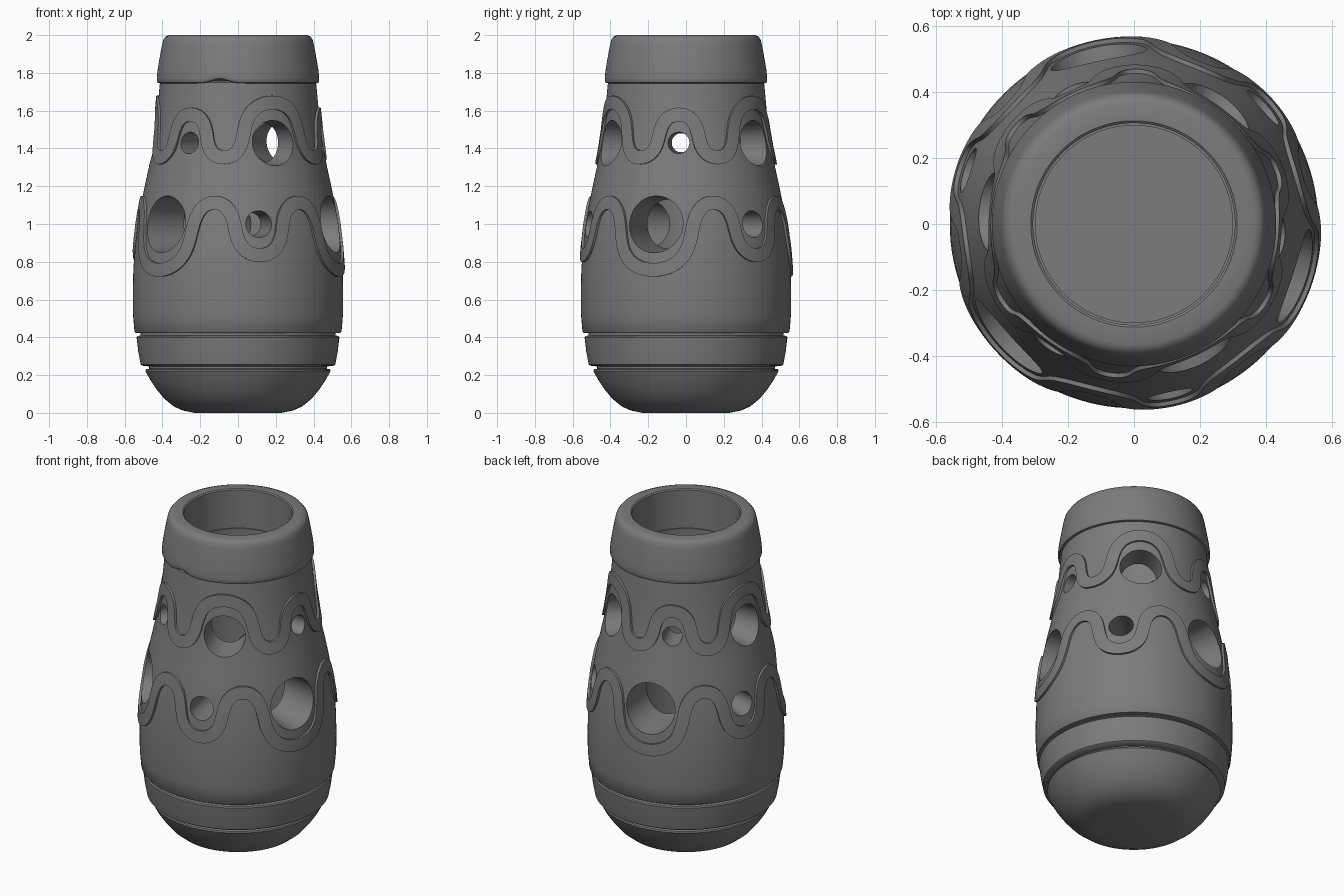
import bpy, bmesh, math
from mathutils import Vector, Matrix

cube = bpy.data.objects.get("Cube")
if cube:
    bpy.data.objects.remove(cube, do_unlink=True)

grey = bpy.data.materials.new("dark_grey")
grey.use_nodes = True
grey.diffuse_color = (0.2, 0.2, 0.2, 1)
grey.node_tree.nodes["Principled BSDF"].inputs["Base Color"].default_value = (0.2, 0.2, 0.2, 1)

SEG = 128
BORE = 0.298
RISE = 0.013


def finish(name, bm):
    bmesh.ops.recalc_face_normals(bm, faces=bm.faces)
    mesh = bpy.data.meshes.new(name)
    bm.to_mesh(mesh)
    bm.free()
    mesh.materials.append(grey)
    ob = bpy.data.objects.new(name, mesh)
    bpy.context.collection.objects.link(ob)
    return ob


def smooth(ob):
    bpy.ops.object.select_all(action='DESELECT')
    ob.select_set(True)
    bpy.context.view_layer.objects.active = ob
    bpy.ops.object.shade_smooth_by_angle(angle=math.radians(35))


def polar(r, a, z):
    return (r * math.cos(a), r * math.sin(a), z)


def bridge(bm, a, b):
    n = len(a)
    for i in range(n):
        j = (i + 1) % n
        bm.faces.new((a[i], a[j], b[j], b[i]))


def lathe(profile, closed=False):
    bm = bmesh.new()
    rings = [[bm.verts.new(polar(r, math.tau * i / SEG, z)) for i in range(SEG)]
             for r, z in profile]
    for a, b in zip(rings, rings[1:]):
        bridge(bm, a, b)
    if closed:
        bridge(bm, rings[-1], rings[0])
    else:
        bm.faces.new(rings[0])
        bm.faces.new(rings[-1])
    return bm


# Body wall: radius at each height
wall = [(0.548, 0.43), (0.556, 0.52), (0.557, 0.64), (0.554, 0.76), (0.545, 0.88),
        (0.531, 1.0), (0.514, 1.1), (0.494, 1.2), (0.472, 1.3), (0.453, 1.4),
        (0.438, 1.5), (0.427, 1.6), (0.418, 1.7), (0.413, 1.75)]


def radius(z):
    for (r0, z0), (r1, z1) in zip(wall, wall[1:]):
        if z <= z1:
            return r0 + (r1 - r0) * (z - z0) / (z1 - z0)
    return wall[-1][0]


# Body: rounded base, two grooves, tapering wall and straight bore
base = [(0.23, 0.0), (0.29, 0.012), (0.34, 0.034), (0.39, 0.075), (0.43, 0.123),
        (0.465, 0.175), (0.49, 0.222), (0.487, 0.231), (0.47, 0.234), (0.47, 0.246),
        (0.508, 0.25), (0.515, 0.256), (0.528, 0.325), (0.537, 0.4), (0.532, 0.407),
        (0.515, 0.41), (0.515, 0.422), (0.543, 0.424)]
inside = [(0.405, 1.757), (BORE, 1.757), (BORE, 1.2), (BORE, 0.7), (BORE, 0.25)]
body = finish("body", lathe(base + wall + inside))

# Tapered holes: two rows, large and small alternating
holes = bmesh.new()
for z, start, big, small in ((1.0, -18, 0.15, 0.07), (1.43, -65, 0.12, 0.057)):
    for k in range(6):
        a = math.radians(start + 60 * k)
        size = small if k % 2 else big
        direction = Vector(polar(1, a, 0))
        inner, outer = 0.22, radius(z) + 0.04
        spot = direction * (inner + outer) / 2 + Vector((0, 0, z))
        turn = direction.to_track_quat('Z', 'Y').to_matrix().to_4x4()
        bmesh.ops.create_cone(holes, cap_ends=True, segments=40, radius1=size * 0.82,
                              radius2=size * 1.03, depth=outer - inner,
                              matrix=Matrix.Translation(spot) @ turn)
cutter = finish("hole_cutter", holes)
cutter.hide_render = True
mod = body.modifiers.new("holes", 'BOOLEAN')
mod.operation = 'DIFFERENCE'
mod.solver = 'EXACT'
mod.object = cutter
bpy.context.view_layer.objects.active = body
bpy.ops.object.modifier_apply(modifier=mod.name)
bpy.data.objects.remove(cutter, do_unlink=True)
smooth(body)

# Collar with a small raised nick in its lower lip
collar_bm = lathe([(0.305, 1.75), (0.415, 1.745), (0.426, 1.748), (0.43, 1.756), (0.43, 1.775),
                   (0.425, 1.82), (0.413, 1.89), (0.402, 1.95), (0.395, 1.977), (0.383, 1.993),
                   (0.365, 2.0), (0.312, 2.0), (0.305, 1.994)], closed=True)
for v in collar_bm.verts:
    if v.co.z < 1.78 and v.co.xy.length > 0.35:
        a = math.atan2(v.co.y, v.co.x)
        v.co.z += 0.022 * math.exp(-((a + 1.8) / 0.14) ** 2)
smooth(finish("collar", collar_bm))


# Raised meandering band that loops round each hole
def band(name, start, z_big, z_small, z_turn, half=0.036, steps=28):
    path = []
    for k in range(6):
        small = k % 2
        z_hole = z_small if small else z_big
        span = math.radians(26 if small else 34)
        bias = 0.02 if small else 0.11
        centre = math.radians(start + 60 * k)
        for i in range(-steps, steps):
            t = math.pi * i / steps
            frac = t / math.pi + 0.1 * math.sin(2 * t) + bias * math.sin(t)
            mix = (1 - math.cos(t)) / 2
            path.append((centre + span * frac, z_hole + (z_turn - z_hole) * mix))
    bm = bmesh.new()
    section = [(-1, -0.025), (-1, RISE), (-0.5, RISE), (0, RISE),
               (0.5, RISE), (1, RISE), (1, -0.025)]
    rows = [[] for _ in section]
    n = len(path)
    for i, (a, z) in enumerate(path):
        (a0, z0), (a1, z1) = path[i - 1], path[(i + 1) % n]
        r = radius(z)
        da = (a1 - a0 + math.pi) % math.tau - math.pi
        side = Vector((-(z1 - z0), da * r)).normalized() * half
        for row, (u, h) in zip(rows, section):
            zz = z + side.y * u
            row.append(bm.verts.new(polar(radius(zz) + h, a + side.x * u / r, zz)))
    for p, q in zip(rows, rows[1:] + rows[:1]):
        bridge(bm, p, q)
    smooth(finish(name, bm))


band("lower_band", -18, 0.757, 0.835, 1.113)
band("upper_band", -65, 1.643, 1.58, 1.352)
